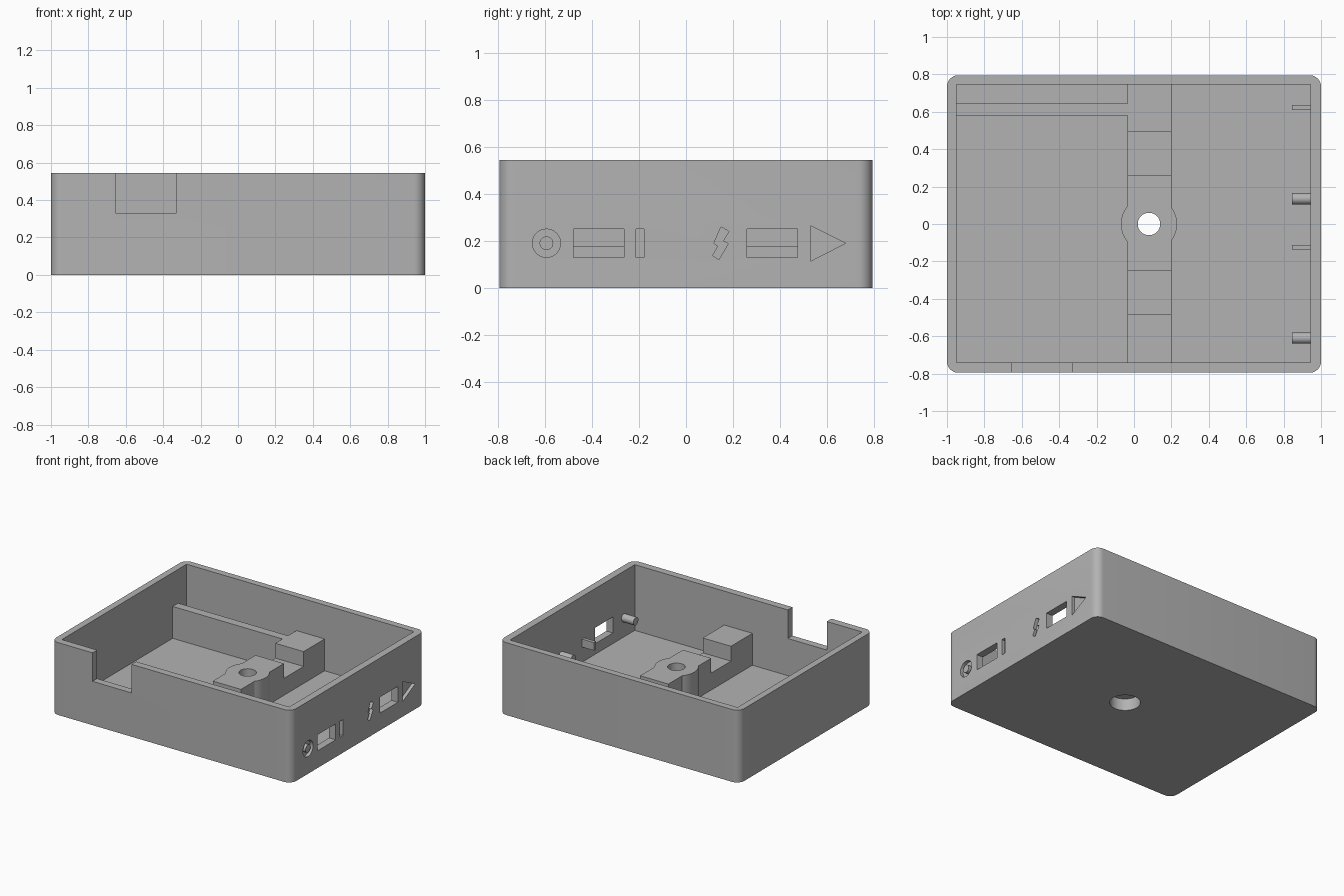
import bpy, bmesh, math
from mathutils import Vector

cube = bpy.data.objects.get("Cube")
if cube:
    bpy.data.objects.remove(cube, do_unlink=True)

GREY = (0.45, 0.45, 0.45, 1)
grey = bpy.data.materials.new("light_grey_plastic")
grey.use_nodes = True
grey.diffuse_color = GREY
grey.node_tree.nodes["Principled BSDF"].inputs["Base Color"].default_value = GREY


def prism(name, outline, lo, hi, axis="Z"):
    """Extrude a flat outline along an axis from lo to hi."""
    def place(a, b):
        return {"X": (lo, a, b), "Y": (a, lo, b), "Z": (a, b, lo)}[axis]
    bm = bmesh.new()
    face = bm.faces.new([bm.verts.new(place(a, b)) for a, b in outline])
    new = bmesh.ops.extrude_face_region(bm, geom=[face])["geom"]
    shift = Vector([(hi - lo) * (axis == k) for k in "XYZ"])
    bmesh.ops.translate(bm, vec=shift, verts=[g for g in new if isinstance(g, bmesh.types.BMVert)])
    bmesh.ops.recalc_face_normals(bm, faces=bm.faces)
    mesh = bpy.data.meshes.new(name)
    bm.to_mesh(mesh)
    bm.free()
    mesh.materials.append(grey)
    obj = bpy.data.objects.new(name, mesh)
    bpy.context.collection.objects.link(obj)
    return obj


def rect(a0, a1, b0, b1):
    return [(a0, b0), (a1, b0), (a1, b1), (a0, b1)]


def circle(a, b, r, n=48):
    return [(a + r * math.cos(2 * math.pi * i / n), b + r * math.sin(2 * math.pi * i / n))
            for i in range(n)]


def rounded_rect(w, d, r, n=8):
    pts = []
    for k, (sx, sy) in enumerate([(1, 1), (-1, 1), (-1, -1), (1, -1)]):
        for i in range(n + 1):
            t = (k + i / n) * math.pi / 2
            pts.append((sx * (w - r) + r * math.cos(t), sy * (d - r) + r * math.sin(t)))
    return pts


def combine(obj, other, operation):
    """Apply a boolean and discard the second object."""
    other.hide_render = True
    mod = obj.modifiers.new("boolean", "BOOLEAN")
    mod.object, mod.operation, mod.solver = other, operation, "EXACT"
    bpy.context.view_layer.objects.active = obj
    bpy.ops.object.modifier_apply(modifier=mod.name)
    bpy.data.objects.remove(other, do_unlink=True)


def cut(obj, *args):
    combine(obj, prism("cutter", *args), "DIFFERENCE")


H, FLOOR, TOP = 0.545, 0.05, 0.29
IN_L, IN_R, IN_F, IN_B = -0.95, 0.945, -0.74, 0.745
HX, HY = 0.08, 0.0          # screw hole centre

# Open tray with rounded corners and a notch in the front wall
shell = prism("tray_shell", rounded_rect(1, 0.795, 0.06), 0, H)
cut(shell, rect(IN_L, IN_R, IN_F, IN_B), FLOOR, H + 0.1)
cut(shell, rect(-0.655, -0.33, 0.33, H + 0.1), -0.9, IN_F + 0.02, "Y")

# Two port openings through the side wall
for y0, y1 in [(-0.48, -0.265), (0.26, 0.475)]:
    cut(shell, rect(y0, y1, 0.13, 0.25), 0.9, 1.1, "X")

# Engraved port symbols: ring, bar, bolt, triangle
DEPTH = 0.975
ring = prism("ring_cutter", circle(-0.595, 0.19, 0.06), DEPTH, 1.1, "X")
cut(ring, circle(-0.595, 0.19, 0.029), 0.9, 1.2, "X")
combine(shell, ring, "DIFFERENCE")
bolt = [(0.149, 0.26), (0.183, 0.24), (0.158, 0.2), (0.18, 0.188),
        (0.14, 0.12), (0.114, 0.137), (0.137, 0.178), (0.119, 0.19)]
triangle = [(0.53, 0.113), (0.68, 0.19), (0.53, 0.265)]
for symbol in (rect(-0.213, -0.179, 0.13, 0.25), bolt, triangle):
    cut(shell, symbol, DEPTH, 1.1, "X")

# Stepped cross support with a round screw boss in the middle
LOW, BASE = 0.178, 0.03
steps = [(IN_F - 0.02, BASE), (IN_B + 0.02, BASE), (IN_B + 0.02, TOP), (0.495, TOP),
         (0.495, LOW), (0.26, LOW), (0.26, TOP), (-0.25, TOP), (-0.25, LOW),
         (-0.485, LOW), (-0.485, TOP), (IN_F - 0.02, TOP)]
support = prism("cross_support", steps, -0.035, 0.2, "X")
combine(support, prism("boss", circle(HX, HY, 0.15), BASE, TOP), "UNION")

# Screw hole with a wider recess underneath
for part in (shell, support):
    cut(part, circle(HX, HY, 0.06), -0.1, 0.5)
    cut(part, circle(HX, HY, 0.105), -0.1, 0.09)

# Thin rib behind the left compartment
rib = prism("divider_rib", rect(IN_L - 0.02, -0.03, 0.58, 0.645), BASE, TOP)

# Locating pegs inside the port wall
pegs = []
for label, y in (("front", -0.61), ("rear", 0.135)):
    pegs.append(prism(label + "_round_peg", circle(y, 0.195, 0.03, 32), 0.845, 0.96, "X"))
for label, y in (("front", -0.124), ("rear", 0.622)):
    pegs.append(prism(label + "_flat_peg", rect(y - 0.013, y + 0.013, 0.165, 0.225), 0.845, 0.96, "X"))

# Smooth the curves, keep edges sharp
bpy.ops.object.select_all(action="DESELECT")
for obj in [shell, support, rib] + pegs:
    obj.select_set(True)
bpy.context.view_layer.objects.active = shell
bpy.ops.object.shade_smooth_by_angle(angle=math.radians(30))
